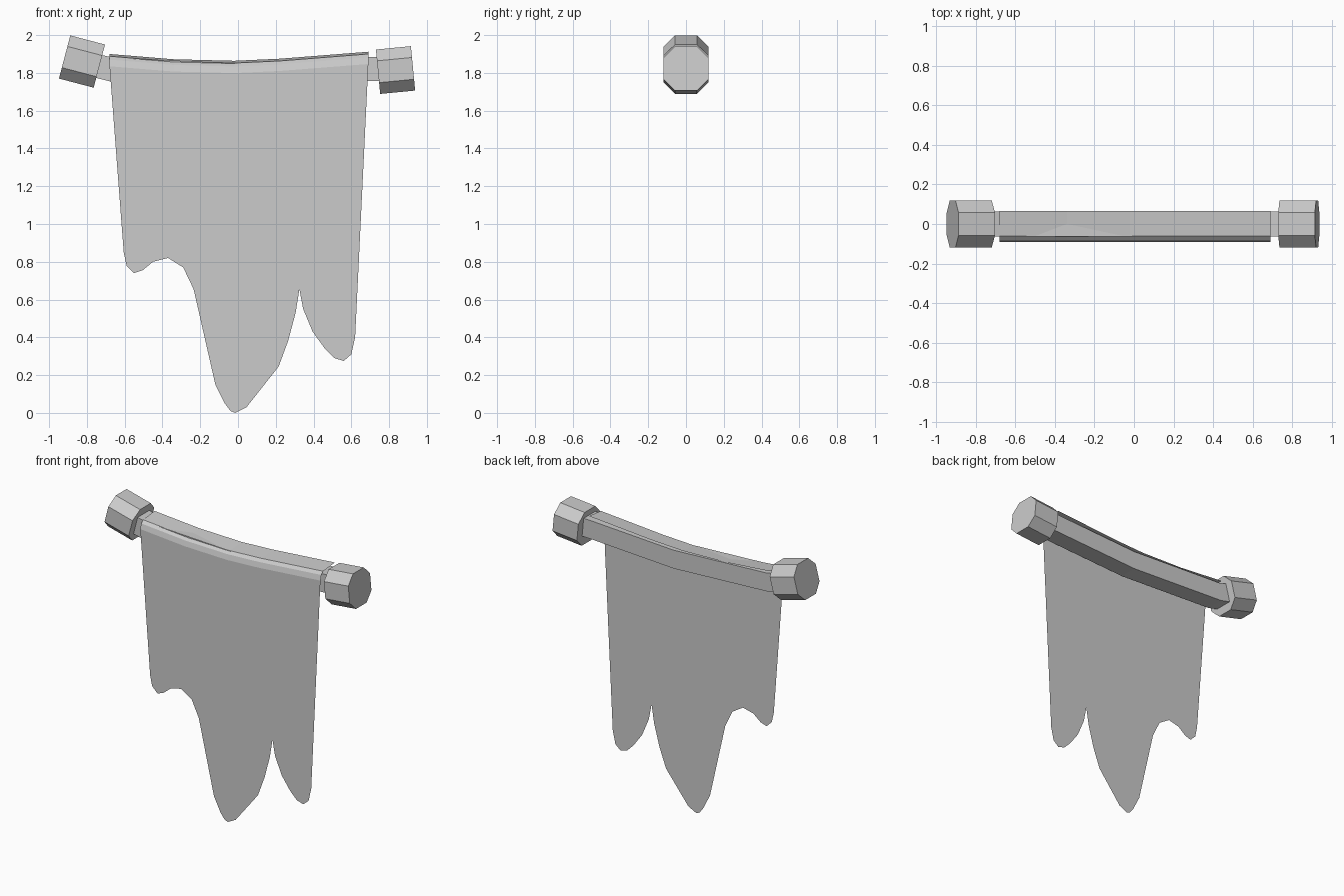
import bpy
import bmesh
from mathutils import Matrix, Vector
from math import radians

default_cube = bpy.data.objects.get("Cube")
if default_cube:
    bpy.data.objects.remove(default_cube, do_unlink=True)


def make_material(name, colour):
    material = bpy.data.materials.new(name)
    material.use_nodes = True
    material.diffuse_color = colour
    shader = next(n for n in material.node_tree.nodes if n.type == "BSDF_PRINCIPLED")
    shader.inputs["Base Color"].default_value = colour
    shader.inputs["Roughness"].default_value = 0.9
    return material


grey = make_material("plain grey", (0.6, 0.6, 0.6, 1))


def finish(name, bm):
    """Turn a bmesh into a flat shaded object with the shared material."""
    mesh = bpy.data.meshes.new(name)
    bm.to_mesh(mesh)
    bm.free()
    mesh.materials.append(grey)
    obj = bpy.data.objects.new(name, mesh)
    bpy.context.scene.collection.objects.link(obj)
    return obj


def bridge(bm, first, second, closed):
    """Fill quads between two equally long rows of vertices."""
    count = len(first)
    for i in range(count if closed else count - 1):
        j = (i + 1) % count
        bm.faces.new((first[i], first[j], second[j], second[i]))


def loft(name, profile, stations):
    """Sweep a closed profile through stations of (x, z, tilt in degrees)."""
    bm = bmesh.new()
    rings = []
    for x, z, tilt in stations:
        turn = Matrix.Rotation(radians(-tilt), 3, "Y")
        centre = Vector((x, 0, z))
        rings.append([bm.verts.new(centre + turn @ Vector((0, y, h)))
                      for y, h in profile])
    for first, second in zip(rings, rings[1:]):
        bridge(bm, first, second, closed=True)
    bm.faces.new(rings[0])
    bm.faces.new(rings[-1])
    bmesh.ops.recalc_face_normals(bm, faces=bm.faces)
    return finish(name, bm)


def chamfered_square(half, flat):
    return [(half, -flat), (half, flat), (flat, half), (-flat, half),
            (-half, flat), (-half, -flat), (-flat, -half), (flat, -half)]


def end_cap(name, x, z, tilt, length):
    axis = Matrix.Rotation(radians(-tilt), 3, "Y") @ Vector((length / 2, 0, 0))
    ends = [(x + s * axis.x, z + s * axis.z, tilt) for s in (-1, 1)]
    return loft(name, chamfered_square(0.118, 0.058), ends)


# Sagging square pole with a tilted stub at each end
r = 0.063
square = [(r, -r), (r, r), (-r, r), (-r, -r)]
loft("pole", square, [(-0.76, 1.84, -15), (-0.67, 1.818, -8),
                      (0.05, 1.785, 0), (0.69, 1.82, 3), (0.78, 1.822, 6)])

# Eight sided end caps
end_cap("right_end_cap", -0.826, 1.86, -14.7, 0.19)
end_cap("left_end_cap", 0.834, 1.815, 5.5, 0.186)

# Cloth: a fold lying over the pole, continued by a flat hanging sheet
crest = [(-0.68, 1.9), (-0.34, 1.872), (-0.02, 1.864), (0.22, 1.875), (0.69, 1.912)]
fold = [(0.066, 0), (-0.06, -0.012), (-0.08, -0.03), (-0.09, -0.065)]
ragged_hem = [
    # long right side and short tooth
    (0.62, 0.4), (0.6, 0.31), (0.56, 0.275), (0.51, 0.29), (0.46, 0.34),
    (0.395, 0.43), (0.345, 0.55),
    # tear and long middle tooth
    (0.325, 0.655), (0.305, 0.53), (0.265, 0.38), (0.215, 0.245),
    (0.045, 0.03), (-0.015, 0), (-0.04, 0.01), (-0.07, 0.05), (-0.12, 0.15),
    # rounded notch and short tooth
    (-0.235, 0.655), (-0.29, 0.77), (-0.37, 0.82), (-0.45, 0.8),
    (-0.505, 0.755), (-0.55, 0.74), (-0.59, 0.78), (-0.605, 0.85),
]

bm = bmesh.new()
rows = [[bm.verts.new((x, y, z + drop)) for x, z in crest] for y, drop in fold]
for upper, lower in zip(rows, rows[1:]):
    bridge(bm, lower, upper, closed=False)
sheet_y = fold[-1][0]
hem = [bm.verts.new((x, sheet_y, z)) for x, z in ragged_hem]
sheet = bm.faces.new(list(reversed(rows[-1] + hem)))
sheet.normal_update()
if sheet.normal.y > 0:
    sheet.normal_flip()
bmesh.ops.triangulate(bm, faces=[sheet])
finish("banner_cloth", bm)
